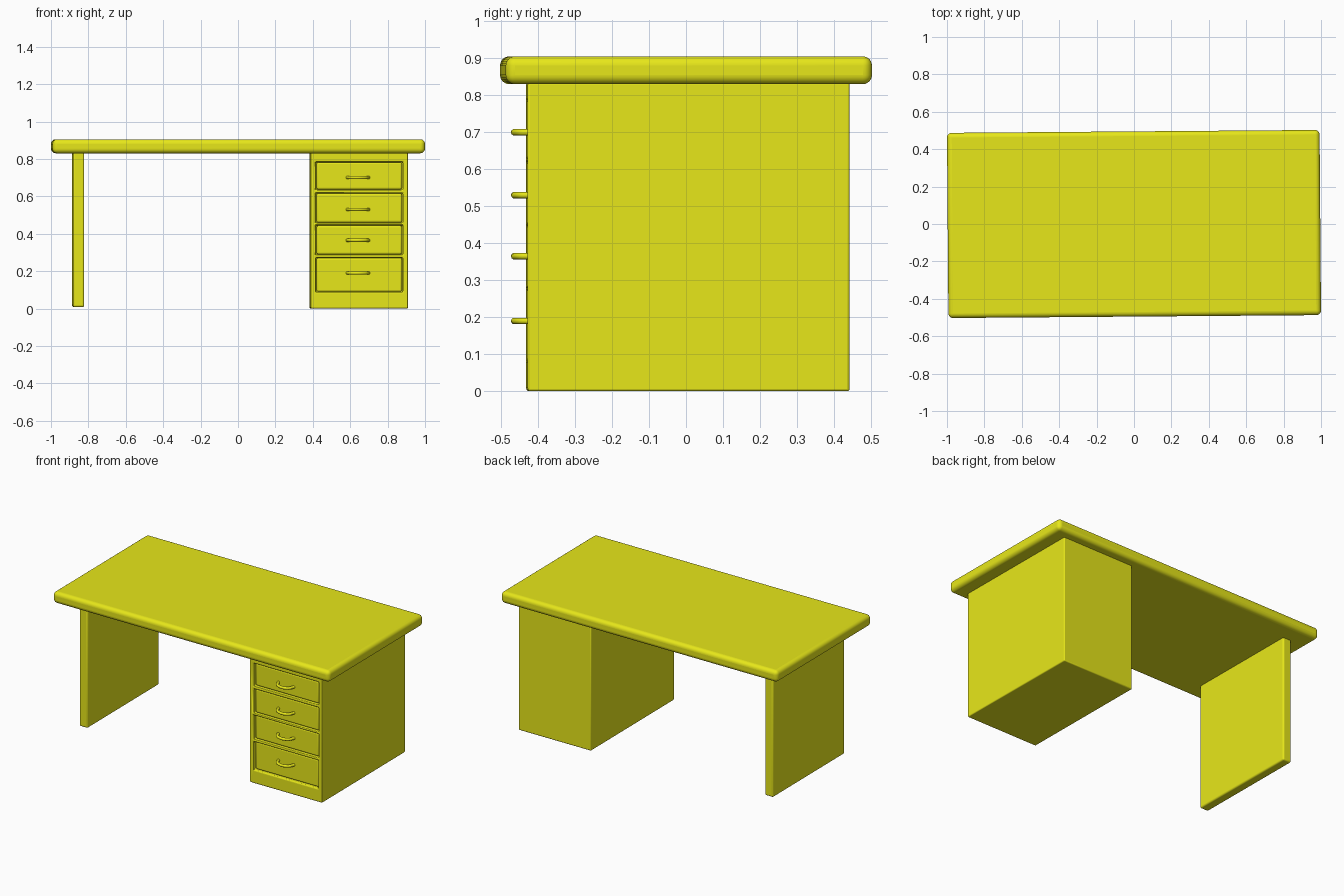
import bpy, bmesh, math
from mathutils import Vector

if "Cube" in bpy.data.objects:
    bpy.data.objects.remove(bpy.data.objects["Cube"])

YAW = math.radians(0.45)  # the whole desk stands very slightly turned

yellow = bpy.data.materials.new("yellow")
yellow.diffuse_color = (0.8, 0.8, 0.01, 1)
yellow.use_nodes = True
yellow.node_tree.nodes["Principled BSDF"].inputs["Base Color"].default_value = yellow.diffuse_color


def box(name, x, y, z, radius=0.0, segments=4):
    """Rounded box between (min, max) pairs, turned about the world origin."""
    bm = bmesh.new()
    bmesh.ops.create_cube(bm, size=1)
    lo, hi = Vector((x[0], y[0], z[0])), Vector((x[1], y[1], z[1]))
    for v in bm.verts:
        v.co = [(a + b) / 2 + c * (b - a) for a, b, c in zip(lo, hi, v.co)]
    mesh = bpy.data.meshes.new(name)
    bm.to_mesh(mesh)
    bm.free()
    ob = bpy.data.objects.new(name, mesh)
    bpy.context.collection.objects.link(ob)
    ob.rotation_euler.z = YAW
    mesh.materials.append(yellow)
    if radius:
        add_bevel(ob, radius, segments)
    return ob


def add_bevel(ob, radius, segments=4):
    bevel = ob.modifiers.new("rounding", 'BEVEL')
    bevel.width = radius
    bevel.segments = segments
    bevel.limit_method = 'ANGLE'
    smooth(ob)


def smooth(ob):
    bpy.ops.object.select_all(action='DESELECT')
    ob.select_set(True)
    bpy.context.view_layer.objects.active = ob
    bpy.ops.object.shade_smooth_by_angle(angle=math.radians(35))


FRONT = -0.435

# Thick rounded top and the plain panel leg
box("desktop", (-0.996, 0.996), (-0.495, 0.495), (0.83, 0.905), 0.025, 6)
box("panel_leg", (-0.885, -0.825), (-0.375, 0.375), (0.008, 0.835), 0.01)

# Drawer pedestal with shallow openings in its front
pedestal = box("pedestal", (0.385, 0.905), (FRONT, 0.435), (0.0, 0.835))
drawers = [(0.09, 0.27, 0.19), (0.29, 0.443, 0.365),
           (0.46, 0.615, 0.53), (0.637, 0.782, 0.7)]
for i, (z0, z1, _) in enumerate(drawers):
    cutter = box(f"opening_cutter_{i + 1}", (0.412, 0.878),
                 (FRONT - 0.1, FRONT + 0.03), (z0 - 0.002, z1 + 0.002))
    cutter.hide_render = True
    cutter.hide_set(True)
    cut = pedestal.modifiers.new("opening", 'BOOLEAN')
    cut.operation = 'DIFFERENCE'
    cut.solver = 'EXACT'
    cut.object = cutter
add_bevel(pedestal, 0.01, 3)

# Recessed drawer fronts, each with a bowed pull
for i, (z0, z1, zh) in enumerate(drawers):
    face = FRONT + 0.012
    box(f"drawer_front_{i + 1}", (0.417, 0.873), (face, FRONT + 0.05),
        (z0, z1), 0.01)
    curve = bpy.data.curves.new("handle", 'CURVE')
    curve.dimensions = '3D'
    curve.bevel_depth = 0.009
    curve.bevel_resolution = 3
    curve.use_fill_caps = True
    spline = curve.splines.new('BEZIER')
    path = [(-0.057, 0.005), (-0.035, -0.033), (0.035, -0.033), (0.057, 0.005)]
    spline.bezier_points.add(len(path) - 1)
    for p, (dx, dy) in zip(spline.bezier_points, path):
        p.co = (0.638 + dx, face + dy - 0.003, zh)
        p.handle_left_type = p.handle_right_type = 'AUTO'
    curve.materials.append(yellow)
    handle = bpy.data.objects.new(f"drawer_handle_{i + 1}", curve)
    bpy.context.collection.objects.link(handle)
    handle.rotation_euler.z = YAW
